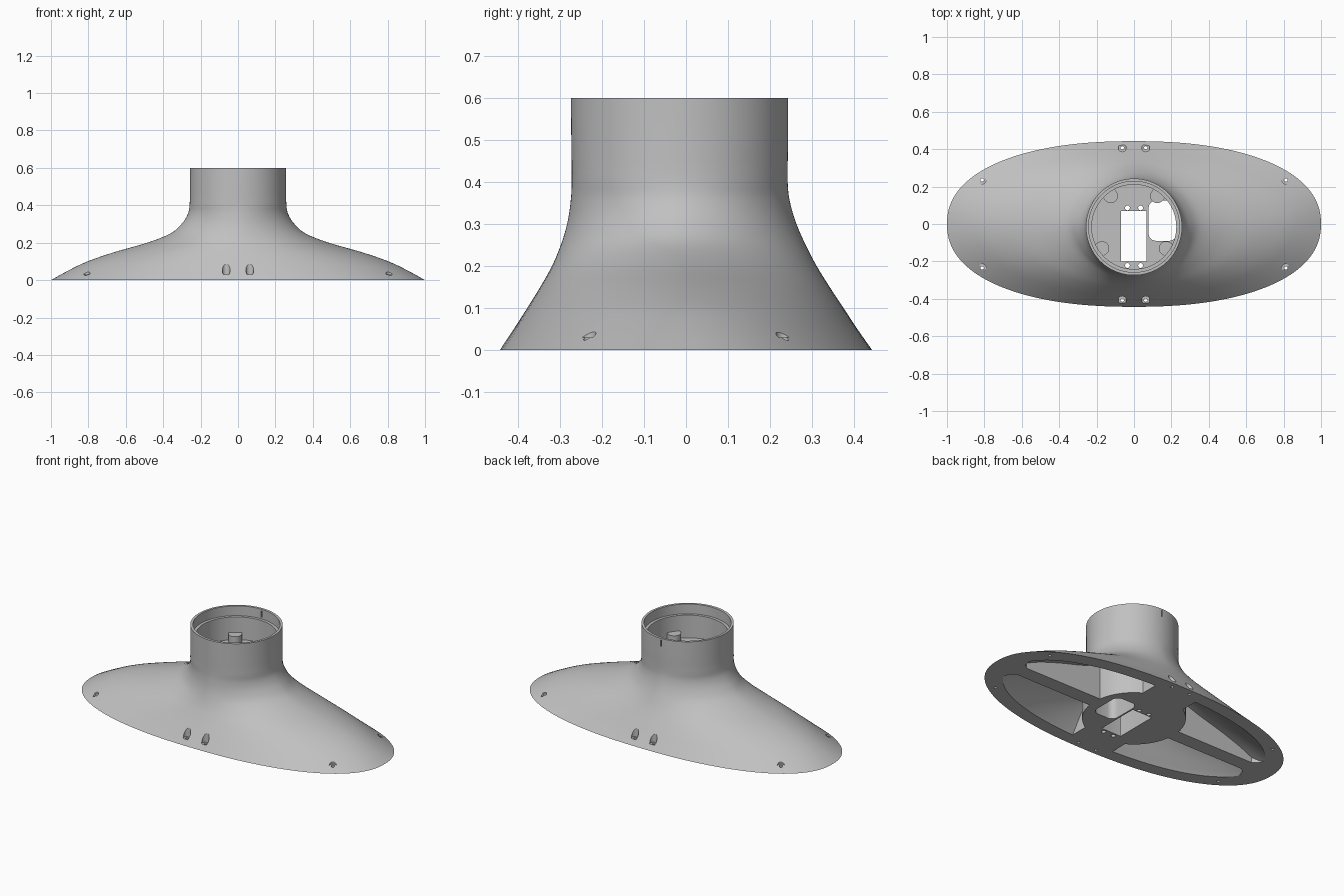
import bpy, bmesh, math
from mathutils import Matrix, Vector

cube = bpy.data.objects.get("Cube")
if cube:
    bpy.data.objects.remove(cube, do_unlink=True)

grey = bpy.data.materials.new("plain_grey")
grey.use_nodes = True
grey.diffuse_color = (0.53, 0.53, 0.53, 1)
grey.node_tree.nodes["Principled BSDF"].inputs["Base Color"].default_value = (0.53, 0.53, 0.53, 1)

AXIS_Y = -0.015   # the neck sits slightly forward of the foot
FLOOR = 0.40      # floor of the socket inside the neck

# Height, half width, front depth, back depth of the shell
ROWS = [(0, 1, .443, .443), (.05, .91, .41, .408), (.1, .805, .378, .375), (.15, .66, .347, .342),
        (.2, .485, .319, .311), (.25, .36, .298, .285), (.3, .302, .283, .263), (.35, .27, .275, .248),
        (.4, .259, .272, .242), (.5, .257, .273, .243), (.6, .257, .274, .243)]


def make_object(name, bm):
    bmesh.ops.recalc_face_normals(bm, faces=bm.faces)
    mesh = bpy.data.meshes.new(name)
    bm.to_mesh(mesh)
    bm.free()
    mesh.materials.append(grey)
    obj = bpy.data.objects.new(name, mesh)
    bpy.context.collection.objects.link(obj)
    return obj


def smooth_rows(rows, steps):
    """Catmull-Rom interpolation of the profile rows."""
    pts = [Vector(r) for r in rows]
    out = []
    for i in range(len(pts) - 1):
        p0, p1, p2, p3 = pts[max(i - 1, 0)], pts[i], pts[i + 1], pts[min(i + 2, len(pts) - 1)]
        for s in range(steps):
            t = s / steps
            out.append(p1 + (p2 - p0) * (t / 2) + (2 * p0 - 5 * p1 + 4 * p2 - p3) * (t * t / 2)
                       + (3 * p1 - p0 - 3 * p2 + p3) * (t ** 3 / 2))
    return out + [pts[-1]]


def loft(name, rows, segments=112):
    """Stack of ovals: full at the foot, leaner on the flare, round at the neck."""
    bm = bmesh.new()
    rings = []
    for z, half_x, front, back in rows:
        u = min(max(z / 0.4, 0), 1)
        power = 2 / (2.25 - 1.55 * u + 1.3 * u * u)
        mid, half_y = (back - front) / 2, (back + front) / 2
        ring = []
        for i in range(segments):
            a = math.tau * (i + 0.5) / segments
            c, s = math.cos(a), math.sin(a)
            ring.append(bm.verts.new((half_x * math.copysign(abs(c) ** power, c),
                                      mid + half_y * math.copysign(abs(s) ** power, s), z)))
        rings.append(ring)
    for low, high in zip(rings, rings[1:]):
        for i in range(segments):
            j = (i + 1) % segments
            bm.faces.new((low[i], low[j], high[j], high[i]))
    bm.faces.new(rings[0])
    bm.faces.new(rings[-1])
    return make_object(name, bm)


def cylinders(name, centres, radius, bottom, top, segments=24):
    bm = bmesh.new()
    for x, y in centres:
        bmesh.ops.create_cone(bm, cap_ends=True, segments=segments, radius1=radius, radius2=radius,
                              depth=top - bottom,
                              matrix=Matrix.Translation((x, y, (top + bottom) / 2)))
    return make_object(name, bm)


def prisms(name, outlines, bottom, top):
    bm = bmesh.new()
    for outline in outlines:
        low = [bm.verts.new((x, y, bottom)) for x, y in outline]
        high = [bm.verts.new((x, y, top)) for x, y in outline]
        bm.faces.new(low)
        bm.faces.new(high)
        for i in range(len(low)):
            j = (i + 1) % len(low)
            bm.faces.new((low[i], low[j], high[j], high[i]))
    return make_object(name, bm)


def rounded_rect(x0, x1, y0, y1, r):
    pts = []
    corners = [(x1 - r, y1 - r), (x0 + r, y1 - r), (x0 + r, y0 + r), (x1 - r, y0 + r)]
    for k, (cx, cy) in enumerate(corners):
        for s in range(7):
            a = math.pi / 2 * (k + s / 6)
            pts.append((cx + r * math.cos(a), cy + r * math.sin(a)))
    return pts


def tongue(angle, inner, outer, r):
    """D-shaped outline reaching from the socket wall towards the axis."""
    pts = [(outer, -r), (outer, r)]
    for s in range(13):
        a = math.pi / 2 + math.pi * s / 12
        pts.append((inner + r + r * math.cos(a), r * math.sin(a)))
    c, s = math.cos(angle), math.sin(angle)
    return [(x * c - y * s, AXIS_Y + x * s + y * c) for x, y in pts]


def boolean(obj, tool, operation="DIFFERENCE"):
    mod = obj.modifiers.new("cut", "BOOLEAN")
    mod.operation, mod.solver, mod.object = operation, "EXACT", tool
    bpy.context.view_layer.update()
    result = bpy.data.meshes.new_from_object(obj.evaluated_get(bpy.context.evaluated_depsgraph_get()))
    obj.modifiers.clear()
    obj.data = result
    bpy.data.objects.remove(tool, do_unlink=True)


def four_ways(pts):
    return [[(x * sx, y * sy) for x, y in pts] for sx in (1, -1) for sy in (1, -1)]


# Flared shell
shell = loft("flared_base", smooth_rows(ROWS, 4))

# Four hollow pockets underneath, split by ribs and a round core
quarter = [(.29 * math.cos(a), .29 * math.sin(a))
           for a in (math.radians(9 + 51 * i / 12) for i in range(13))]
quarter += [(.145, .5), (.9, .5), (.87, .14), (.85, .07), (.82, .045)]
pockets = loft("pockets", smooth_rows([(z - .03, hx - .06, f - .06, b - .06)
                                       for z, hx, f, b in ROWS[:8]], 3), 80)
boolean(pockets, prisms("pocket_areas", four_ways(quarter), -0.2, 0.5), "INTERSECT")
boolean(shell, pockets)

# Socket in the neck, with a stepped rim
boolean(shell, cylinders("socket", [(0, AXIS_Y)], .226, FLOOR, .7, 96))
boolean(shell, cylinders("rim_step", [(0, AXIS_Y)], .243, .54, .7, 96))

# Cable openings through the core
openings = [rounded_rect(-.07, .068, -.2, .07, .004), rounded_rect(.078, .228, -.09, .125, .04)]
boolean(shell, prisms("openings", openings, -.1, FLOOR + .01))
small = [(x, y) for x in (-.035, .035) for y in (.086, -.222)]
boolean(shell, cylinders("small_holes", small, .013, -.1, FLOOR + .01, 16))

# Screw holes with flat-bottomed recesses around the edge
screws = [p for pts in four_ways([(.812, .235), (.063, .407)]) for p in pts]
boolean(shell, cylinders("screw_heads", screws, .021, .03, .2))
boolean(shell, cylinders("screw_shanks", screws, .009, -.1, .1, 16))

# Narrow key slot at the back of the neck
boolean(shell, prisms("key_slot", [rounded_rect(-.004, .004, .19, .3, .002)], .55, .59))

# Mounting tongues around the socket wall
angles = [math.radians(a) for a in (53, 127, -34, 214)]
bosses = prisms("mounting_bosses", [tongue(a, .168, .235, .038) for a in angles], FLOOR - .01, .445)

for obj in (shell, bosses):
    bpy.ops.object.select_all(action="DESELECT")
    obj.select_set(True)
    bpy.context.view_layer.objects.active = obj
    bpy.ops.object.shade_smooth_by_angle(angle=math.radians(30))
